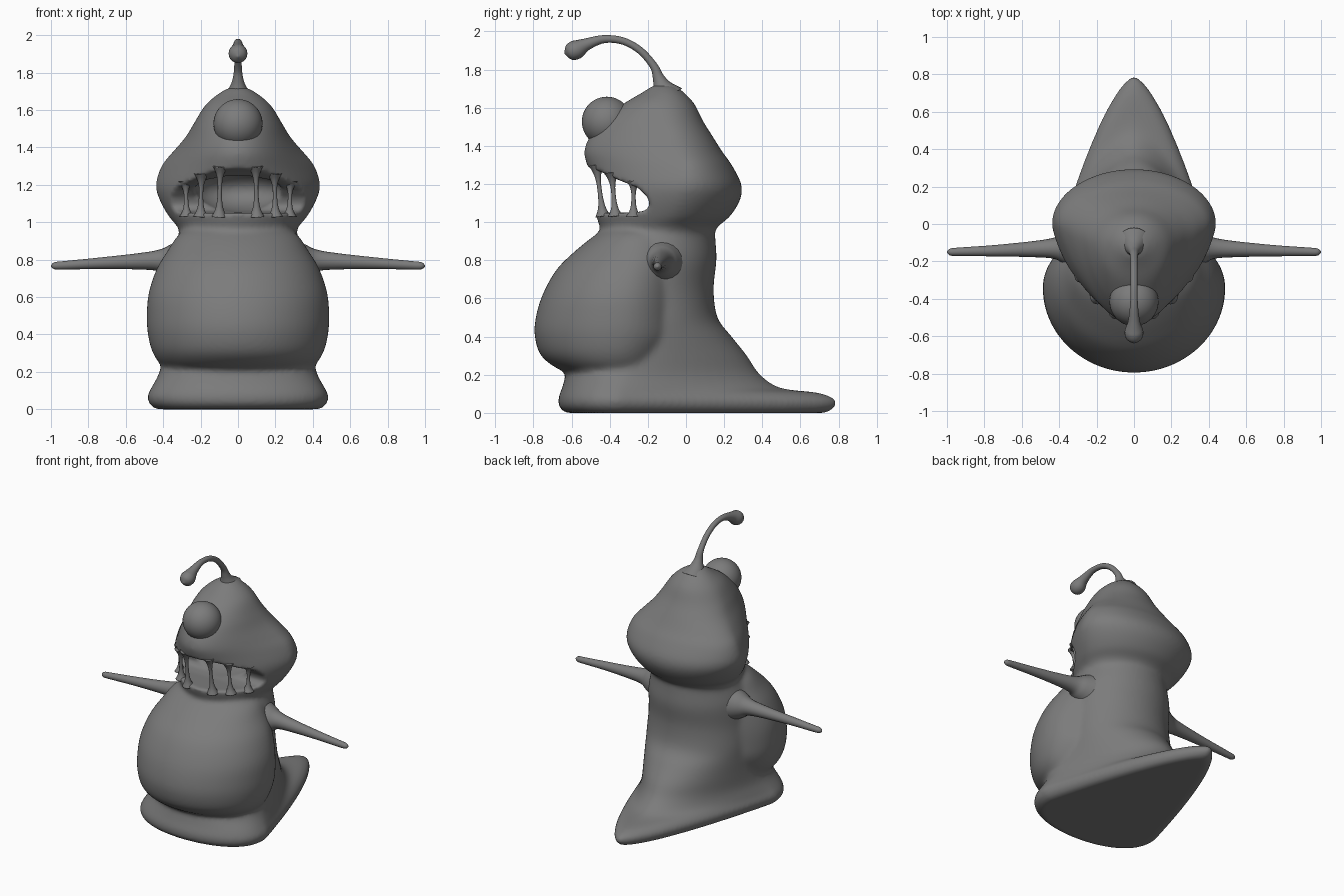
import bpy, bmesh, math
from mathutils import Vector

if "Cube" in bpy.data.objects:
    bpy.data.objects.remove(bpy.data.objects["Cube"])

skin = bpy.data.materials.new("grey_skin")
skin.use_nodes = True
skin.diffuse_color = (0.2, 0.2, 0.2, 1)
skin.node_tree.nodes["Principled BSDF"].inputs["Base Color"].default_value = skin.diffuse_color


def spline(points, steps):
    """Smooth curve through tuples of any length."""
    out = []
    last = len(points) - 1
    for i in range(last):
        p0, p1 = points[max(i - 1, 0)], points[i]
        p2, p3 = points[i + 1], points[min(i + 2, last)]
        for s in range(steps):
            t = s / steps
            out.append([b + 0.5 * t * (c - a + t * (2 * a - 5 * b + 4 * c - d + t * (3 * (b - c) + d - a)))
                        for a, b, c, d in zip(p0, p1, p2, p3)])
    out.append(list(points[-1]))
    return out


def skin_rings(bm, rings):
    """Bridge a row of closed rings and cap both ends."""
    rows = [[bm.verts.new(co) for co in ring] for ring in rings]
    count = len(rows[0])
    for low, high in zip(rows, rows[1:]):
        for i in range(count):
            j = (i + 1) % count
            bm.faces.new((low[i], low[j], high[j], high[i]))
    bm.faces.new(rows[0][::-1])
    bm.faces.new(rows[-1])


def power(value, exponent):
    return math.copysign(abs(value) ** exponent, value)


def loft(bm, sections, count=64):
    """Sections: height, half width, front, widest y, back, front taper, back taper."""
    rings = []
    for z, width, front, middle, back, front_k, back_k in spline(sections, 5):
        ring = []
        for i in range(count):
            angle = math.tau * i / count
            c, s = math.cos(angle), math.sin(angle)
            if s < 0:
                ring.append((width * c, middle - (middle - front) * abs(s) ** front_k, z))
            else:
                pinch = 1 + 0.3 * (back_k - 1)
                ring.append((width * power(c, pinch), middle + (back - middle) * s ** back_k, z))
        rings.append(ring)
    skin_rings(bm, rings)


def make_object(name, bm):
    bmesh.ops.recalc_face_normals(bm, faces=bm.faces)
    mesh = bpy.data.meshes.new(name)
    bm.to_mesh(mesh)
    bm.free()
    mesh.materials.append(skin)
    mesh.shade_smooth()
    obj = bpy.data.objects.new(name, mesh)
    bpy.context.collection.objects.link(obj)
    return obj


def tube(name, path, side, count=20):
    """Round limb along points of x, y, z, radius."""
    points = spline(path, 6)
    centres = [Vector(p[:3]) for p in points]
    rings = []
    for i, (centre, point) in enumerate(zip(centres, points)):
        tangent = (centres[min(i + 1, len(points) - 1)] - centres[max(i - 1, 0)]).normalized()
        v = tangent.cross(Vector(side)).normalized()
        u = v.cross(tangent)
        radius = max(point[3], 0.002)
        rings.append([centre + radius * (u * math.cos(math.tau * k / count) + v * math.sin(math.tau * k / count))
                      for k in range(count)])
    bm = bmesh.new()
    skin_rings(bm, rings)
    return make_object(name, bm)


def ball(name, centre, radii):
    bm = bmesh.new()
    bmesh.ops.create_uvsphere(bm, u_segments=40, v_segments=24, radius=1)
    bmesh.ops.scale(bm, vec=radii, verts=bm.verts)
    bmesh.ops.translate(bm, vec=centre, verts=bm.verts)
    return make_object(name, bm)


# Slug foot, tail and back
foot_and_back = [
    (0, .44, -.63, -.35, .74, .8, 2), (.03, .475, -.665, -.35, .785, .8, 2),
    (.07, .485, -.67, -.35, .785, .8, 2), (.105, .47, -.66, -.35, .7, .8, 2),
    (.13, .455, -.65, -.35, .5, .8, 1.7), (.2, .42, -.63, -.32, .39, .85, 1.5),
    (.3, .4, -.6, -.28, .32, .9, 1.3), (.4, .39, -.57, -.25, .24, 1, 1.1),
    (.5, .38, -.5, -.2, .165, 1, 1), (.65, .37, -.5, -.2, .145, 1, 1),
    (.8, .36, -.5, -.18, .16, 1, 1), (.9, .33, -.46, -.15, .155, 1, 1),
    (.98, .3, -.43, -.12, .15, 1, 1)]

# Overhanging round belly
belly = [(z, w, f, y, b, 1, 1) for z, w, f, y, b in [
    (.2, .3, -.58, -.35, -.1), (.23, .4, -.67, -.36, -.07), (.3, .455, -.76, -.36, -.05),
    (.4, .482, -.793, -.35, 0), (.5, .488, -.788, -.34, 0), (.62, .478, -.752, -.33, 0),
    (.75, .435, -.68, -.3, 0), (.85, .375, -.58, -.27, 0), (.93, .32, -.48, -.25, 0),
    (.97, .25, -.42, -.25, -.05)]]

# Pear-shaped head with heavy cheeks and a snout
head = [(z, w, f, y, b, k, 1) for z, w, f, y, b, k in [
    (.9, .3, -.44, -.1, .13, 1.1), (.97, .32, -.45, -.1, .16, 1.1),
    (1.03, .37, -.47, -.06, .23, 1.3), (1.12, .42, -.48, -.02, .285, 1.4),
    (1.2, .44, -.49, 0, .29, 1.5), (1.3, .41, -.52, 0, .24, 1.7),
    (1.37, .355, -.535, -.02, .19, 1.6), (1.45, .285, -.505, -.06, .14, 1.3),
    (1.53, .235, -.44, -.1, .09, 1.1), (1.62, .18, -.33, -.12, .045, 1),
    (1.68, .115, -.23, -.11, -.01, 1), (1.72, .05, -.17, -.12, -.06, 1)]]

bm = bmesh.new()
for part in (foot_and_back, belly, head):
    loft(bm, part)
body = make_object("body", bm)

# Mouth opening through both sides, and the hollow behind it
profile = [(-.7, 1.05), (-.28, 1.05), (-.21, 1.06), (-.19, 1.09), (-.2, 1.13),
           (-.25, 1.18), (-.35, 1.22), (-.46, 1.27), (-.7, 1.35)]
bm = bmesh.new()
skin_rings(bm, [[(x, y, z) for y, z in profile] for x in (-.7, .7)])
opening = make_object("mouth_opening_cutter", bm)
hollow = ball("mouth_hollow_cutter", (0, -.24, 1.17), (.23, .22, .115))

# Melt the body masses together, cut the mouth, then soften the lips


def add(kind, **settings):
    modifier = body.modifiers.new(kind.lower(), kind)
    for key, value in settings.items():
        setattr(modifier, key, value)


add('REMESH', mode='VOXEL', voxel_size=0.014)
add('SMOOTH', factor=0.5, iterations=6)
for cutter in (opening, hollow):
    add('BOOLEAN', operation='DIFFERENCE', object=cutter, solver='EXACT')
add('REMESH', mode='VOXEL', voxel_size=0.013)
add('SMOOTH', factor=0.5, iterations=4)
bpy.context.view_layer.objects.active = body
for modifier in list(body.modifiers):
    bpy.ops.object.modifier_apply(modifier=modifier.name)
for cutter in (opening, hollow):
    cutter.hide_render = True
    bpy.data.objects.remove(cutter)
body.data.materials.clear()
body.data.materials.append(skin)
body.data.shade_smooth()

# Single eye
ball("eye", (0, -.415, 1.527), (.131, .131, .131))

# Antenna with a drooping bulb
tube("antenna", [
    (0, -.1, 1.66, .09), (0, -.125, 1.71, .052), (0, -.145, 1.76, .03), (0, -.17, 1.82, .021),
    (0, -.24, 1.9, .019), (0, -.33, 1.95, .019), (0, -.43, 1.96, .021), (0, -.52, 1.933, .032),
    (0, -.575, 1.905, .05), (0, -.615, 1.892, .04), (0, -.637, 1.885, .004)], (1, 0, 0))

# Arms and the stringy teeth, mirrored
arm = [(.3, -.13, .79, .12), (.37, -.13, .793, .085), (.43, -.13, .795, .056), (.55, -.135, .79, .042),
       (.75, -.143, .78, .03), (.92, -.148, .77, .023), (.98, -.15, .767, .019), (1, -.15, .766, .003)]
teeth = [((.1, -.435, 1.03), (.095, -.47, 1.3)),
         ((.2, -.37, 1.03), (.195, -.39, 1.26)),
         ((.275, -.275, 1.03), (.28, -.275, 1.22))]
for label, sign in (("left", 1), ("right", -1)):
    tube(label + "_arm", [(sign * x, y, z, r) for x, y, z, r in arm], (0, 1, 0))
    for number, (low, high) in enumerate(teeth):
        path = []
        for t, radius in ((0, .04), (.15, .022), (.35, .013), (.65, .012), (.85, .022), (1, .04)):
            x, y, z = Vector(low).lerp(Vector(high), t)
            path.append((sign * x, y, z, radius))
        tube(f"{label}_tooth_{number + 1}", path, (1, 0, 0), 12)
